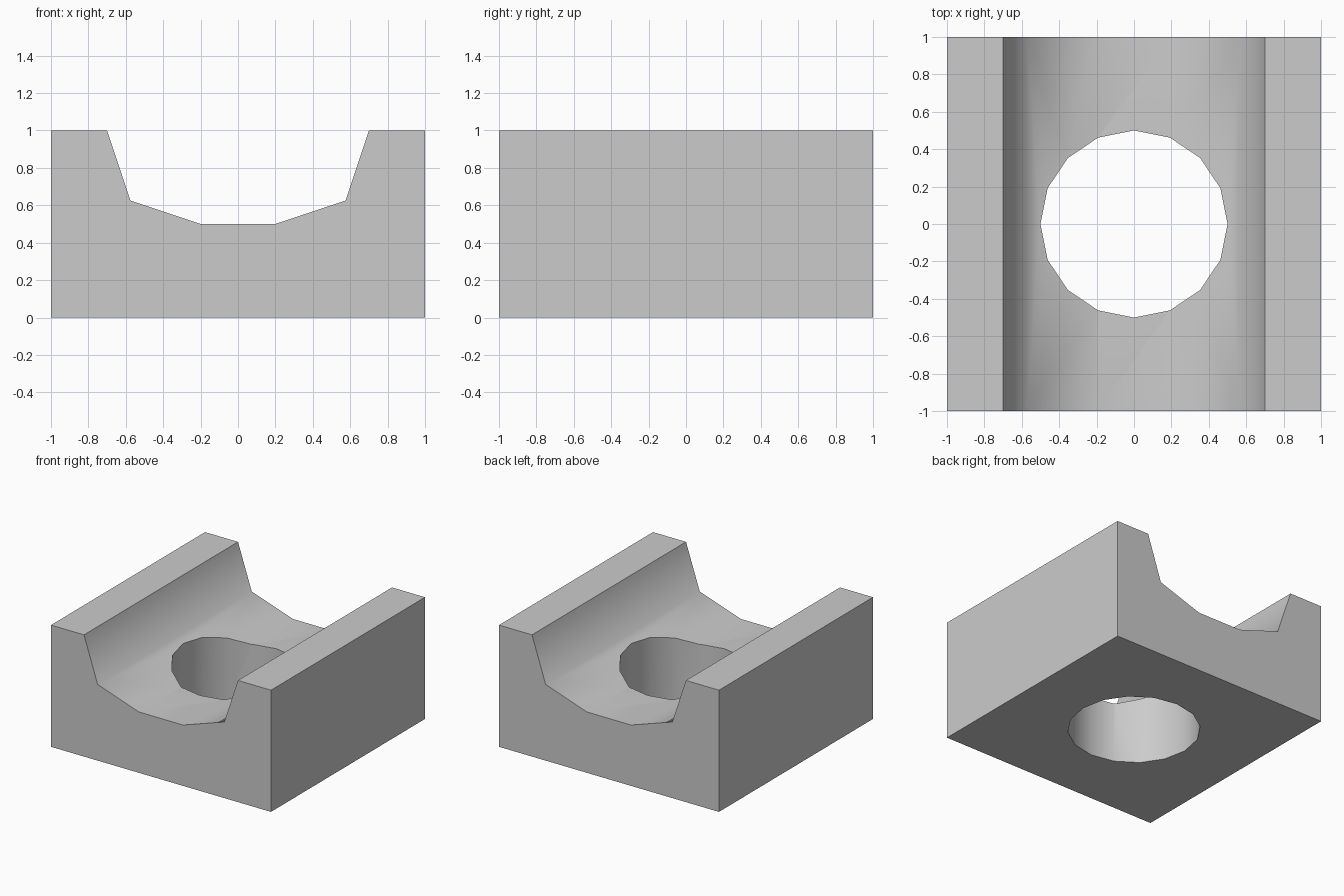
import bpy, bmesh, math
from mathutils import Vector

if "Cube" in bpy.data.objects:
    bpy.data.objects.remove(bpy.data.objects["Cube"])


def prism(name, points, axis):
    """Extrude a flat outline along a vector into a closed solid."""
    bm = bmesh.new()
    face = bm.faces.new([bm.verts.new(p) for p in points])
    ext = bmesh.ops.extrude_face_region(bm, geom=[face])
    verts = [g for g in ext["geom"] if isinstance(g, bmesh.types.BMVert)]
    bmesh.ops.translate(bm, verts=verts, vec=Vector(axis))
    bmesh.ops.recalc_face_normals(bm, faces=bm.faces)
    mesh = bpy.data.meshes.new(name)
    bm.to_mesh(mesh)
    bm.free()
    obj = bpy.data.objects.new(name, mesh)
    bpy.context.collection.objects.link(obj)
    return obj


# Block with a rounded channel: half profile mirrored across x = 0
half = [(1, 0), (1, 1), (0.7, 1), (0.575, 0.625), (0.2, 0.5)]
profile = half + [(-x, z) for x, z in reversed(half)]
block = prism("channel_block", [(x, -1, z) for x, z in profile], (0, 2, 0))

# Sixteen-sided hole through the floor
ring = [i * math.tau / 16 for i in range(16)]
cutter = prism("hole_cutter",
               [(0.5 * math.cos(a), 0.5 * math.sin(a), -0.5) for a in ring], (0, 0, 2))
cutter.hide_render = True

cut = block.modifiers.new("hole", 'BOOLEAN')
cut.operation = 'DIFFERENCE'
cut.solver = 'EXACT'
cut.object = cutter
bpy.context.view_layer.objects.active = block
block.select_set(True)
bpy.ops.object.modifier_apply(modifier=cut.name)
bpy.data.objects.remove(cutter)

# Smooth channel and hole walls, crisp outer edges
bpy.ops.object.shade_smooth_by_angle(angle=math.radians(60))
